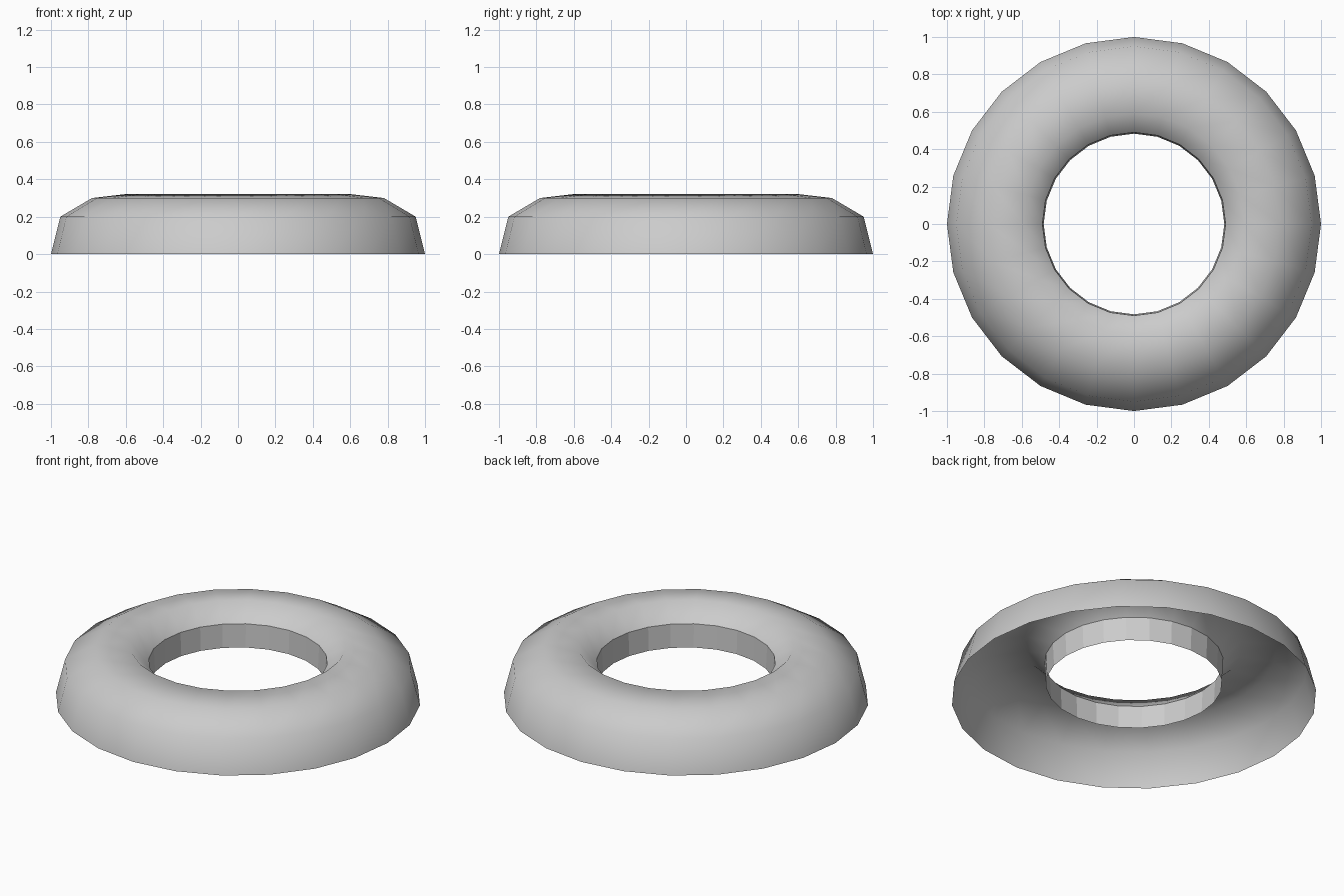
import bpy, bmesh, math

if "Cube" in bpy.data.objects:
    bpy.data.objects.remove(bpy.data.objects["Cube"])

SIDES = 24

def lathe(name, profile, smooth):
    """Revolve an open (radius, z) profile around the z axis."""
    bm = bmesh.new()
    rings = []
    for r, z in profile:
        rings.append([bm.verts.new((r * math.cos(2 * math.pi * i / SIDES),
                                    r * math.sin(2 * math.pi * i / SIDES), z))
                      for i in range(SIDES)])
    for a, b in zip(rings, rings[1:]):
        for i in range(SIDES):
            j = (i + 1) % SIDES
            f = bm.faces.new((a[i], a[j], b[j], b[i]))
            f.smooth = smooth
    mesh = bpy.data.meshes.new(name)
    bm.to_mesh(mesh)
    bm.free()
    obj = bpy.data.objects.new(name, mesh)
    bpy.context.collection.objects.link(obj)
    return obj

# Rounded ring shell, open underneath
lathe("ring_shell", [(1.0, 0.0), (0.95, 0.20), (0.78, 0.30),
                     (0.59, 0.322), (0.49, 0.225)], True)

# Faceted band lining the hole
lathe("inner_band", [(0.49, 0.225), (0.483, 0.085)], False)
